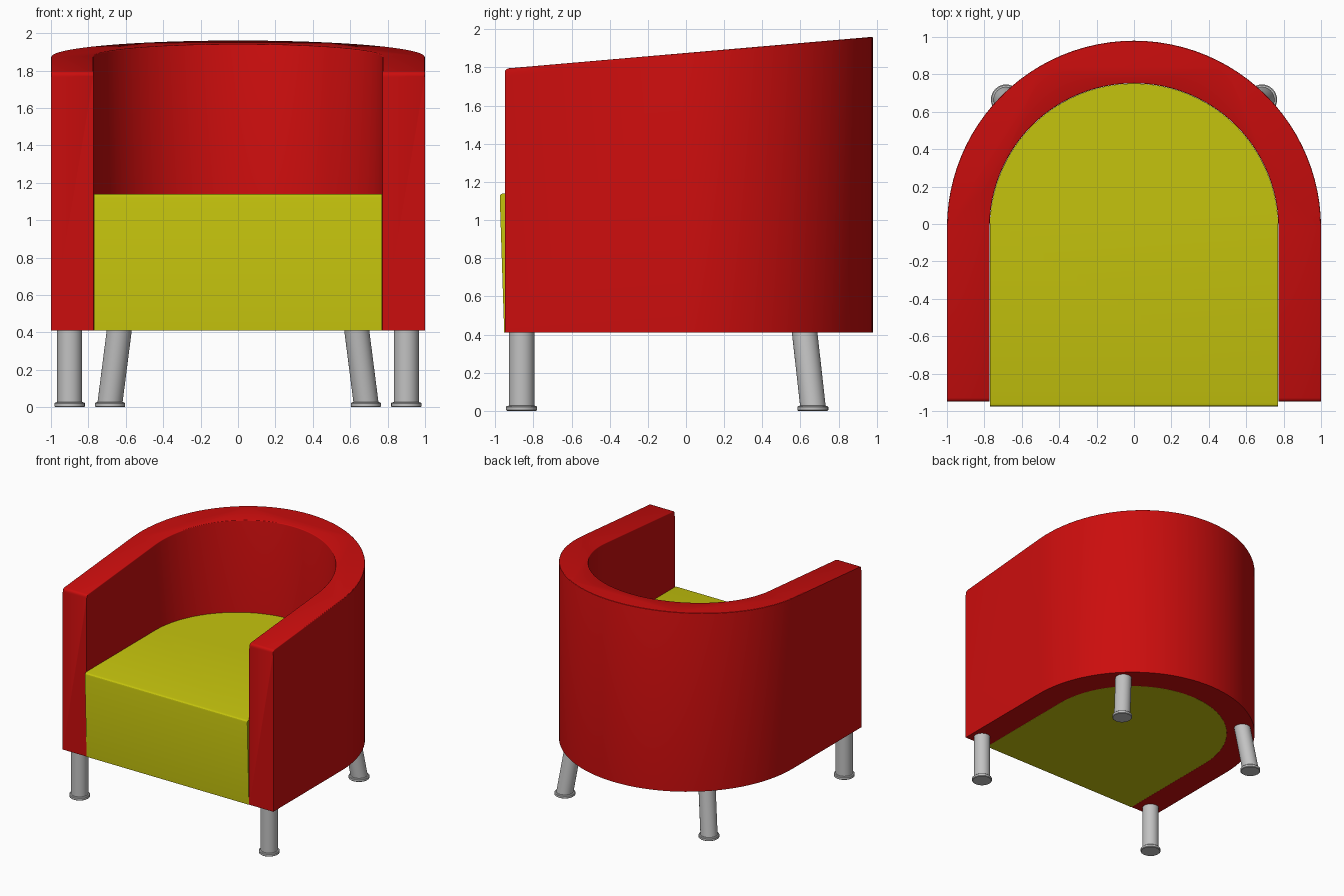
import bpy, bmesh, math

cube = bpy.data.objects.get("Cube")
if cube:
    bpy.data.objects.remove(cube, do_unlink=True)

CENTRE_Y = -0.02   # centre of the curved back
BASE_Z = 0.41      # underside of the body
ARC_STEPS = 48


def material(name, rgb, roughness=0.6):
    mat = bpy.data.materials.new(name)
    mat.use_nodes = True
    mat.diffuse_color = (*rgb, 1)
    bsdf = mat.node_tree.nodes["Principled BSDF"]
    bsdf.inputs["Base Color"].default_value = (*rgb, 1)
    bsdf.inputs["Roughness"].default_value = roughness
    return mat


RED = material("red upholstery", (0.60, 0.004, 0.004))
YELLOW = material("yellow upholstery", (0.56, 0.55, 0.004))
GREY = material("grey metal", (0.54, 0.54, 0.54), 0.4)


def finish(bm, name, mat):
    bmesh.ops.recalc_face_normals(bm, faces=bm.faces[:])
    mesh = bpy.data.meshes.new(name)
    bm.to_mesh(mesh)
    bm.free()
    mesh.materials.append(mat)
    obj = bpy.data.objects.new(name, mesh)
    bpy.context.collection.objects.link(obj)
    bpy.ops.object.select_all(action='DESELECT')
    obj.select_set(True)
    bpy.context.view_layer.objects.active = obj
    bpy.ops.object.shade_smooth_by_angle(angle=math.radians(30))
    return obj


def u_path(radius, front_y):
    """Open U outline: right arm front, round the back, left arm front."""
    pts = [(-radius, front_y)]
    for i in range(ARC_STEPS + 1):
        a = math.pi * (1 - i / ARC_STEPS)
        pts.append((radius * math.cos(a), CENTRE_Y + radius * math.sin(a)))
    return pts + [(radius, front_y)]


def prism(outline, top_z):
    """Upright solid whose top height depends on y."""
    bm = bmesh.new()
    low = [bm.verts.new((x, y, BASE_Z)) for x, y in outline]
    high = [bm.verts.new((x, y, top_z(y))) for x, y in outline]
    bm.faces.new(low)
    bm.faces.new(high)
    n = len(outline)
    for i in range(n):
        j = (i + 1) % n
        bm.faces.new((low[i], low[j], high[j], high[i]))
    return bm


def bevel(bm, test, width):
    bmesh.ops.recalc_face_normals(bm, faces=bm.faces[:])
    edges = [e for e in bm.edges if test(e)]
    bmesh.ops.bevel(bm, geom=edges, offset=width, segments=3, profile=0.5,
                    affect='EDGES', clamp_overlap=True)


# Wraparound back and arms, with a top that rises towards the back
FRONT_Y = -0.95
outline = u_path(1.0, FRONT_Y) + u_path(0.772, FRONT_Y)[::-1]
shell = prism(outline, lambda y: 1.794 + 0.0865 * (y - FRONT_Y))
bevel(shell, lambda e: all(v.co.z > 1 and v.co.y < FRONT_Y + 0.001
                           for v in e.verts), 0.02)
bevel(shell, lambda e: all(v.co.z > 1 for v in e.verts)
      and abs(e.verts[0].co.x - e.verts[1].co.x) < 0.2
      and e.calc_face_angle(0) > 1.2, 0.006)
finish(shell, "back_and_arms", RED)

# Deep seat block, leaning slightly forward at the top front edge
SEAT_Z = 1.14
seat = prism(u_path(0.771, -0.953), lambda y: SEAT_Z)
for v in seat.verts:
    if v.co.z > 1 and v.co.y < -0.9:
        v.co.y = -0.977
bevel(seat, lambda e: all(v.co.z > 1 and v.co.y < -0.9 for v in e.verts), 0.02)
finish(seat, "seat", YELLOW)


# Round legs with a flat foot; the axis may lean between foot and body
def leg(name, foot, top, sides=32):
    profile = [(0.076, 0), (0.081, 0.004), (0.081, 0.021), (0.076, 0.026),
               (0.067, 0.027), (0.067, BASE_Z + 0.005)]
    bm = bmesh.new()
    rings = []
    for r, z in profile:
        t = max(0, (z - 0.027) / (BASE_Z - 0.027))
        cx = foot[0] + (top[0] - foot[0]) * t
        cy = foot[1] + (top[1] - foot[1]) * t
        angles = [math.tau * i / sides for i in range(sides)]
        rings.append([bm.verts.new((cx + r * math.cos(a), cy + r * math.sin(a), z))
                      for a in angles])
    for a, b in zip(rings, rings[1:]):
        for i in range(sides):
            j = (i + 1) % sides
            bm.faces.new((a[i], a[j], b[j], b[i]))
    bm.faces.new(rings[0])
    bm.faces.new(rings[-1])
    finish(bm, name, GREY)


for side, s in (("left", 1), ("right", -1)):
    leg(f"front_leg_{side}", (s * 0.90, -0.862), (s * 0.90, -0.862))
    leg(f"back_leg_{side}", (s * 0.684, 0.665), (s * 0.635, 0.622))
